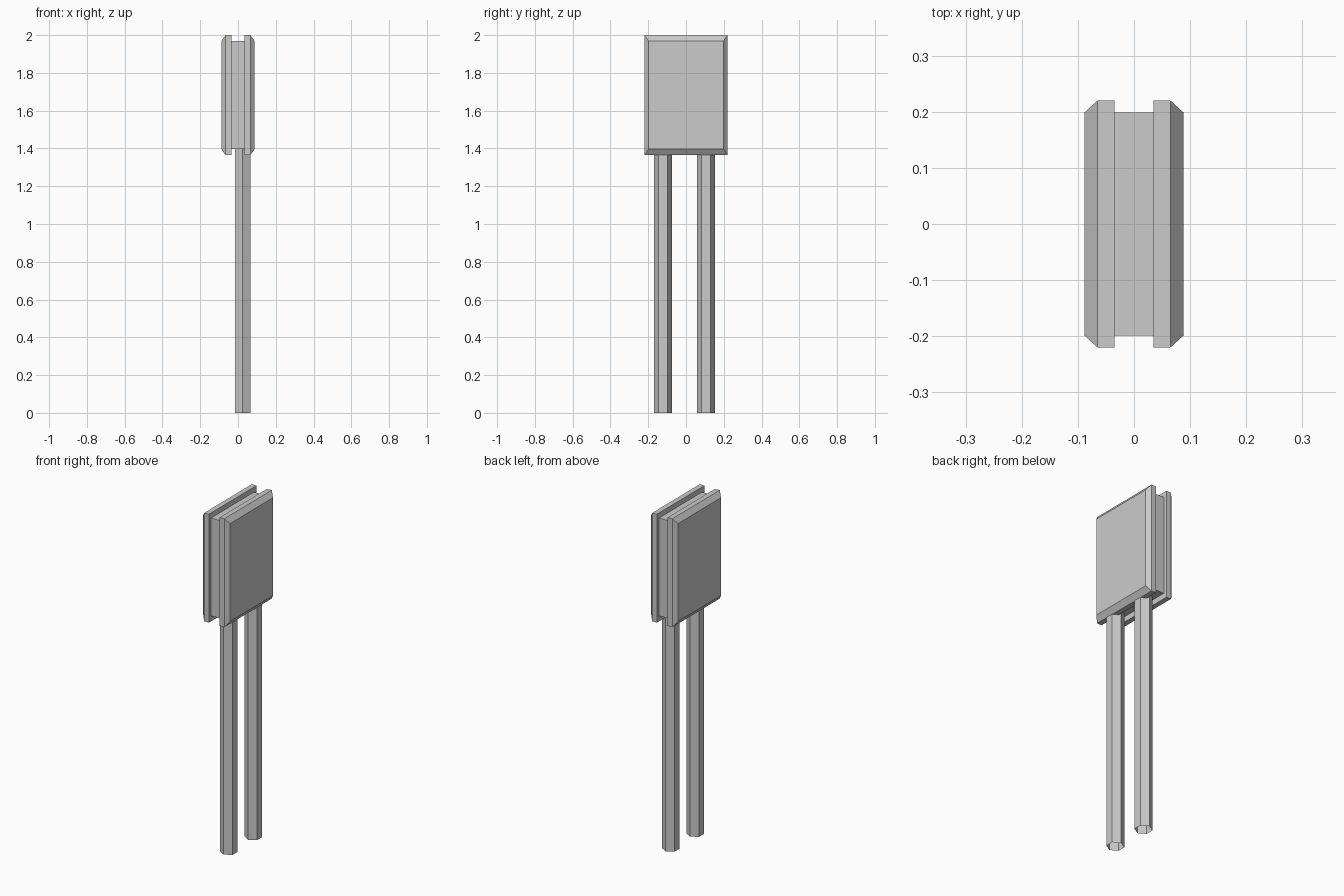
import bpy
import bmesh
import math

if "Cube" in bpy.data.objects:
    bpy.data.objects.remove(bpy.data.objects["Cube"])


def finish(name, bm):
    bmesh.ops.recalc_face_normals(bm, faces=bm.faces)
    mesh = bpy.data.meshes.new(name)
    bm.to_mesh(mesh)
    bm.free()
    obj = bpy.data.objects.new(name, mesh)
    bpy.context.collection.objects.link(obj)
    return obj


def loft(name, rings, capped=True):
    """Skin a series of equal-sized point rings."""
    bm = bmesh.new()
    loops = [[bm.verts.new(p) for p in ring] for ring in rings]
    for a, b in zip(loops, loops[1:]):
        for i in range(len(a)):
            j = (i + 1) % len(a)
            bm.faces.new((a[i], a[j], b[j], b[i]))
    if capped:
        bm.faces.new(loops[0])
        bm.faces.new(loops[-1])
    return finish(name, bm)


def rect(x, half_y, z0, z1):
    return [(x, -half_y, z0), (x, half_y, z0), (x, half_y, z1), (x, -half_y, z1)]


def hexagon(cx, cy, r, z):
    # corners point along y, flats face x
    return [(cx + r * math.sin(k * math.pi / 3), cy + r * math.cos(k * math.pi / 3), z)
            for k in range(6)]


# Body: two bevelled plates joined by a recessed core, lofted along x
small = (0.199, 1.396, 1.97)
large = (0.22, 1.364, 2.0)
half = [(0.088, small), (0.065, large), (0.035, large), (0.035, small)]
rings = [rect(-x, *size) for x, size in half]
rings += [rect(x, *size) for x, size in reversed(half)]
loft("body", rings)

# Legs: open-ended hexagonal tubes rising into the body
for name, y in (("front_leg", -0.121), ("back_leg", 0.106)):
    loft(name, [hexagon(0.025, y, 0.0475, z) for z in (0.0, 1.4)], capped=False)
